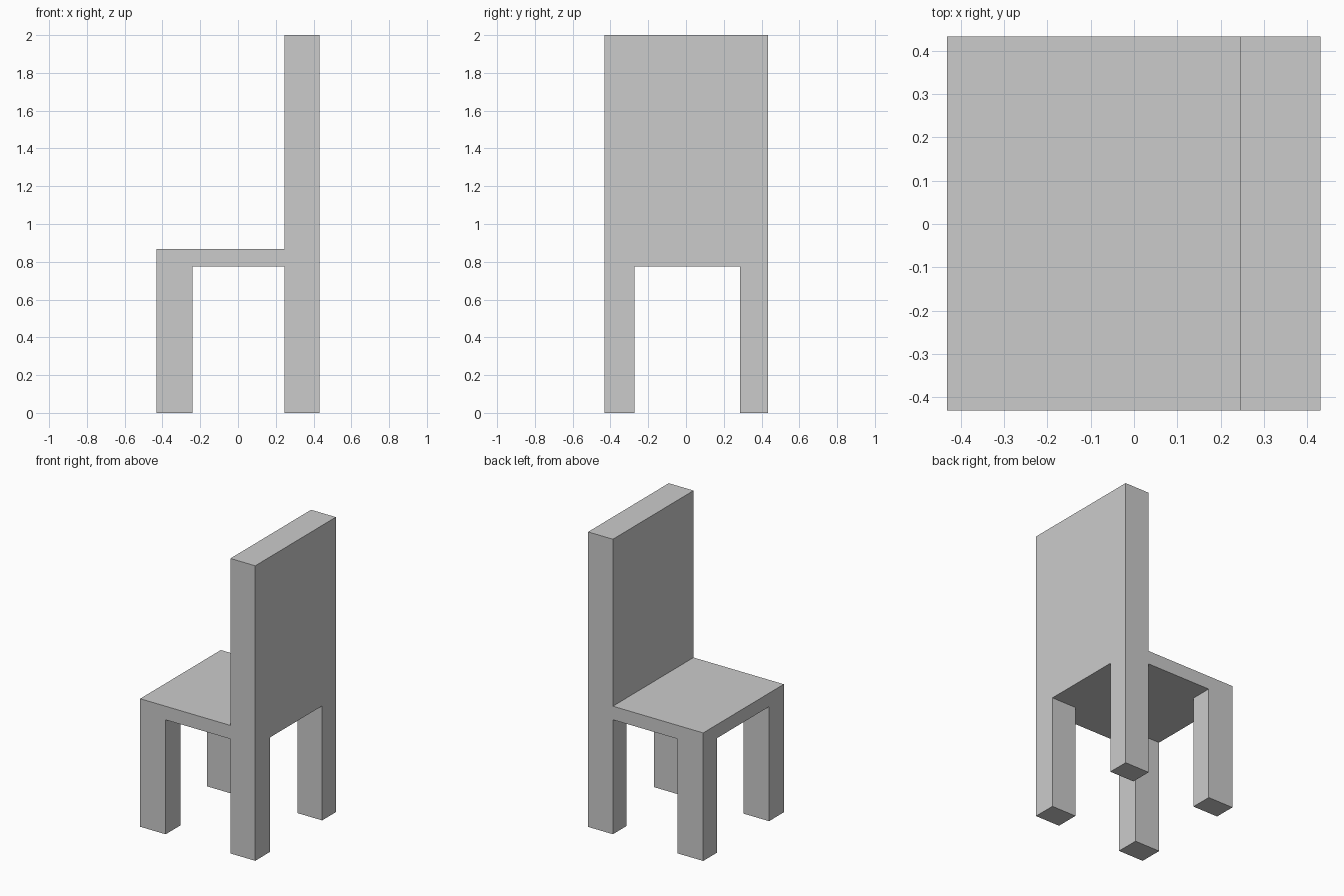
import bpy
import bmesh
from mathutils import Vector

if "Cube" in bpy.data.objects:
    bpy.data.objects.remove(bpy.data.objects["Cube"])

X0, X1 = -0.432, 0.431          # seat extents
Y0, Y1 = -0.431, 0.433
LEG_X = (-0.241, 0.245)         # inner leg faces / front of backrest
LEG_Y = (-0.273, 0.286)
SEAT_BOTTOM, SEAT_TOP, BACK_TOP = 0.776, 0.868, 2.0


def pull(bm, face, z):
    """Extrude one horizontal face to height z."""
    new = bmesh.ops.extrude_discrete_faces(bm, faces=[face])["faces"][0]
    for v in new.verts:
        v.co.z = z


def faces_at(bm, z, test):
    bm.normal_update()
    return [f for f in bm.faces if abs(f.normal.z) > 0.9
            and abs(f.calc_center_median().z - z) < 1e-4
            and test(f.calc_center_median())]


# Seat slab, cut into a grid along the inner leg faces
bm = bmesh.new()
bmesh.ops.create_cube(bm, size=1)
for v in bm.verts:
    v.co = Vector((X1 if v.co.x > 0 else X0,
                   Y1 if v.co.y > 0 else Y0,
                   SEAT_TOP if v.co.z > 0 else SEAT_BOTTOM))
for axis, cuts in ((Vector((1, 0, 0)), LEG_X), (Vector((0, 1, 0)), LEG_Y)):
    for c in cuts:
        bmesh.ops.bisect_plane(bm, geom=bm.verts[:] + bm.edges[:] + bm.faces[:],
                               plane_co=axis * c, plane_no=axis)

# Four legs, pulled down from the corner cells
corners = faces_at(bm, SEAT_BOTTOM, lambda c: not LEG_X[0] < c.x < LEG_X[1]
                   and not LEG_Y[0] < c.y < LEG_Y[1])
for face in corners:
    pull(bm, face, 0.0)

# Backrest, pulled up from the row of cells along the +x edge
row = faces_at(bm, SEAT_TOP, lambda c: c.x > LEG_X[1])
pull(bm, bmesh.ops.dissolve_faces(bm, faces=row)["region"][0], BACK_TOP)

# Merge coplanar cells into clean flat faces
bmesh.ops.dissolve_limit(bm, angle_limit=0.01, verts=bm.verts[:], edges=bm.edges[:])
bmesh.ops.recalc_face_normals(bm, faces=bm.faces[:])

mesh = bpy.data.meshes.new("chair")
bm.to_mesh(mesh)
bm.free()
bpy.context.collection.objects.link(bpy.data.objects.new("chair", mesh))
